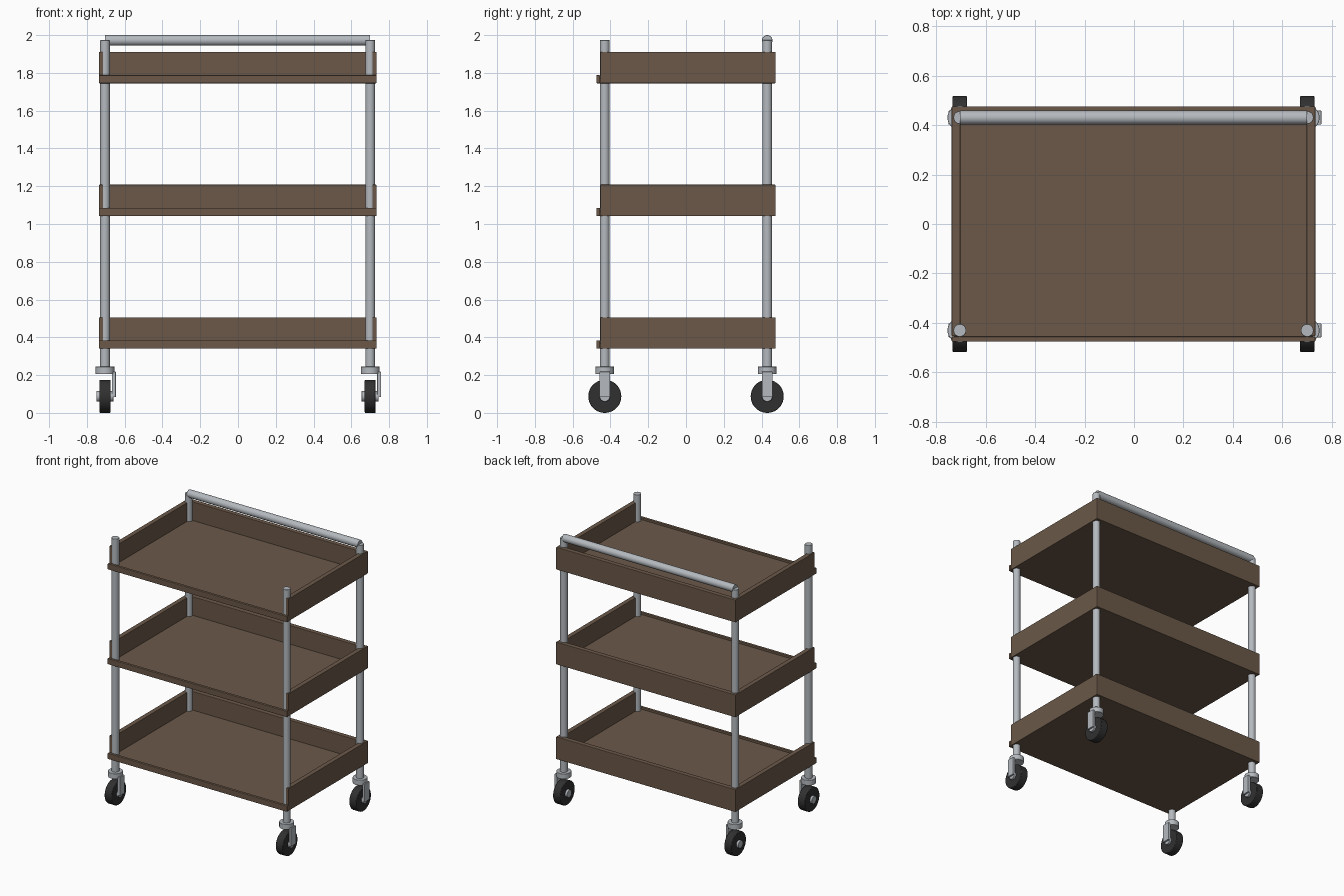
import bpy, math
from mathutils import Matrix

if "Cube" in bpy.data.objects:
    bpy.data.objects.remove(bpy.data.objects["Cube"])


def material(name, rgb):
    m = bpy.data.materials.new(name)
    m.diffuse_color = (*rgb, 1)
    m.use_nodes = True
    m.node_tree.nodes["Principled BSDF"].inputs["Base Color"].default_value = m.diffuse_color
    return m


BROWN = material("brown tray", (0.147, 0.098, 0.066))
METAL = material("grey metal", (0.46, 0.49, 0.52))
RUBBER = material("black rubber", (0.03, 0.03, 0.031))
CX = -0.002            # tiny sideways offset of the frame
PX, PY = 0.702, 0.43   # post positions


def finish(ob, name, mat, bevel):
    ob.name = name
    ob.data.materials.append(mat)
    if bevel:
        mod = ob.modifiers.new("bevel", 'BEVEL')
        mod.width, mod.segments, mod.limit_method = bevel, 2, 'ANGLE'
    return ob


def box(name, lo, hi, mat, bevel=0.0):
    bpy.ops.mesh.primitive_cube_add(size=1)
    ob = bpy.context.object
    mid = [(a + b) / 2 for a, b in zip(lo, hi)]
    size = [b - a for a, b in zip(lo, hi)]
    ob.data.transform(Matrix.Diagonal((*size, 1)))
    ob.location = mid
    return finish(ob, name, mat, bevel)


def rod(name, start, length, radius, mat, axis='Z', bevel=0.0, sides=32):
    """Cylinder running from start along +Z or +X."""
    bpy.ops.mesh.primitive_cylinder_add(radius=radius, depth=length, vertices=sides)
    ob = bpy.context.object
    m = Matrix.Translation((0, 0, length / 2))
    if axis == 'X':
        m = Matrix.Rotation(math.pi / 2, 4, 'Y') @ m
    ob.data.transform(m)
    ob.location = start
    bpy.ops.object.shade_smooth_by_angle(angle=math.radians(35))
    return finish(ob, name, mat, bevel)


# Three trays: floor, low front lip, high side and back walls
X0, X1, Y1 = CX - 0.735, CX + 0.735, 0.475
WALL = 0.035
for tray, z in zip(("lower", "middle", "upper"), (0.34, 1.042, 1.745)):
    box(f"{tray}_tray_floor", (X0 + 0.01, -Y1 + 0.008, z), (X1 - 0.01, Y1 - 0.01, z + 0.028), BROWN)
    box(f"{tray}_tray_front_lip", (X0, -Y1, z), (X1, -Y1 + 0.02, z + 0.043), BROWN, 0.003)
    box(f"{tray}_tray_back_wall", (X0, Y1 - WALL, z), (X1, Y1, z + 0.166), BROWN, 0.003)
    for side, a in (("left", X0), ("right", X1 - WALL)):
        box(f"{tray}_tray_{side}_wall", (a, -0.453, z), (a + WALL, Y1 - 0.001, z + 0.166), BROWN, 0.003)

# Four corners: post plus swivel caster
for sx, side in ((-1, "left"), (1, "right")):
    for sy, end in ((-1, "front"), (1, "back")):
        x, y, tag = CX + sx * PX, sy * PY, f"{end}_{side}"
        rod(f"{tag}_post", (x, y, 0.22), 1.753, 0.026, METAL, bevel=0.002)
        rod(f"{tag}_caster_collar", (x, y, 0.205), 0.04, 0.05, METAL, bevel=0.002)
        box(f"{tag}_caster_fork", (x + 0.037, y - 0.028, 0.083),
            (x + 0.057, y + 0.028, 0.218), METAL, 0.002)
        rod(f"{tag}_caster_wheel", (x - 0.029, y, 0.0875), 0.058, 0.0875, RUBBER, 'X', 0.004, 40)
        rod(f"{tag}_caster_axle", (x - 0.046, y, 0.0875), 0.09, 0.028, METAL, 'X', 0.002)

# Push handle across the back posts
rod("push_handle", (CX - PX, PY, 1.972), 2 * PX, 0.028, METAL, 'X', 0.002)
